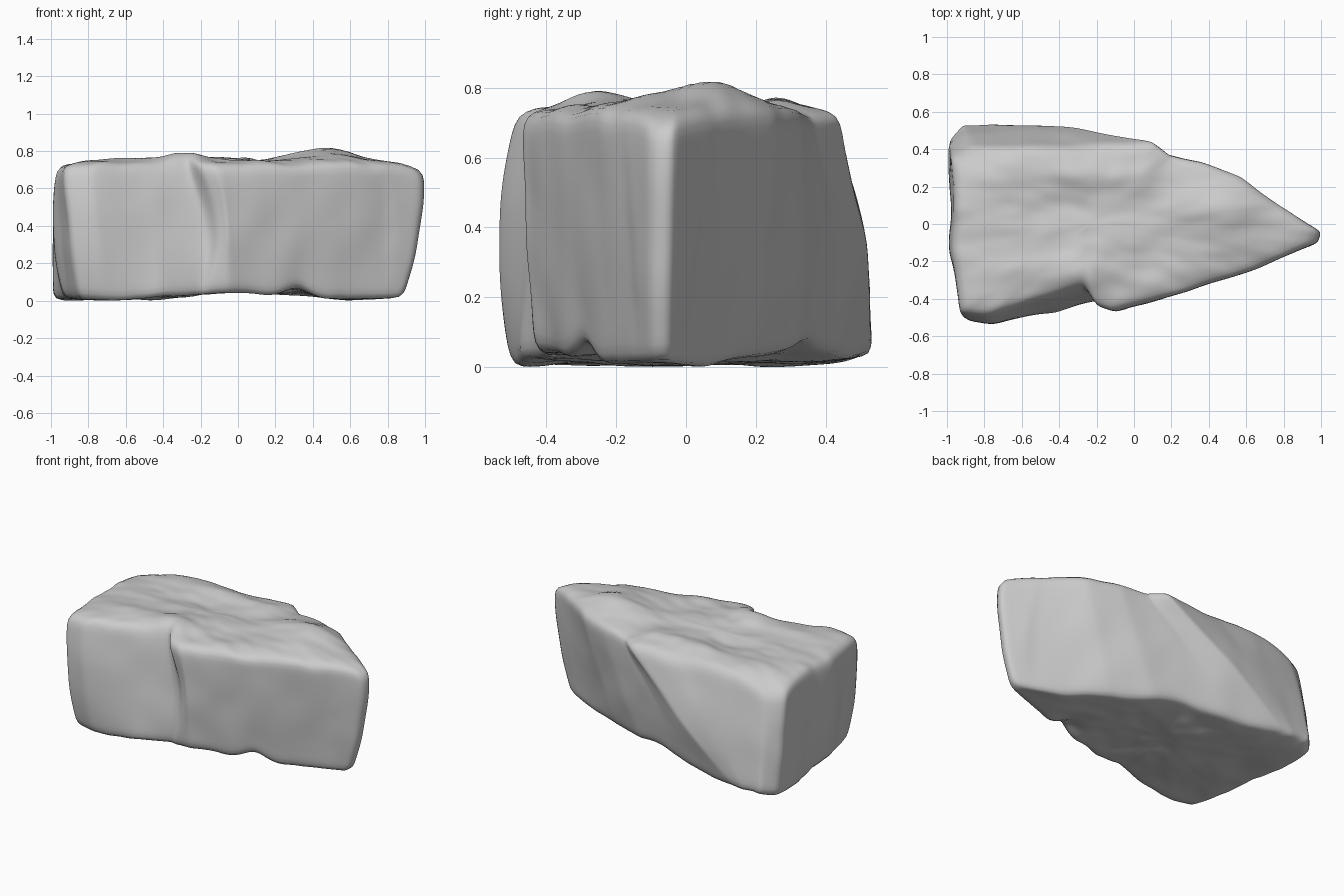
import bpy, bmesh, math
from mathutils import Vector, noise

cube = bpy.data.objects.get("Cube")
if cube:
    bpy.data.objects.remove(cube, do_unlink=True)

# Matching corners of the slab: bottom x, y and top x, y, counter-clockwise from the tip
OUTLINE = [
    (.89, -.05, 1, -.04), (.6, .08, .79, .1), (.35, .21, .58, .255),
    (.1, .32, .38, .33), (-.4, .455, .22, .365), (-.72, .525, .12, .44),
    (-.8, .535, -.3, .415), (-.92, .535, -.87, .41), (-.99, .45, -.97, .35),
    (-.98, .2, -.965, .15), (-.94, 0, -.96, 0), (-.93, -.18, -.97, -.15),
    (-.85, -.48, -.93, -.47), (-.72, -.5, -.78, -.49), (-.42, -.475, -.42, -.38),
    (-.21, -.41, -.27, -.33), (-.17, -.42, -.21, -.44), (-.05, -.43, -.12, -.47),
    (.3, -.31, .3, -.36), (.6, -.2, .65, -.245), (.88, -.1, .98, -.1),
]
# Broad bumps: x, y, width in x, width in y, height
TOP_BUMPS = [(.47, .04, .2, .2, .066), (-.28, -.27, .14, .14, .037),
             (-.35, .28, .35, .06, .015), (-.45, .08, .18, .08, -.02),
             (.4, .02, .05, .05, -.015), (1, -.05, .12, .2, -.02),
             (-.98, .42, .2, .15, -.08)]
BOTTOM_BUMPS = [(.02, 0, .3, 2, .042), (.32, -.3, .08, .15, .045),
                (-.8, .55, .4, .12, .03), (-.1, .38, .4, .15, .02)]
CENTRE = Vector((-.25, 0))
WALL_STEPS, CAP_STEPS = 26, 22
EDGE_DROP = .03


def bumps(x, y, table):
    return sum(h * math.exp(-((x - cx) / wx) ** 2 - ((y - cy) / wy) ** 2)
               for cx, cy, wx, wy, h in table)


def top_height(x, y):
    rough = noise.noise((x * 4, y * 6, 2)) * .02 + noise.noise((x * 9, y * 14, 5)) * .009
    return .75 + bumps(x, y, TOP_BUMPS) + rough


def bottom_height(x, y):
    rough = noise.noise((x * 4, y * 4, 9)) * .013 + noise.noise((x * 10, y * 10, 4)) * .008
    return max(0, .008 + bumps(x, y, BOTTOM_BUMPS) + rough)


def resample(rows, spacing=.03):
    """Even steps along the closed outline, keeping every corner."""
    result = []
    for a, b in zip(rows, rows[1:] + rows[:1]):
        a, b = Vector(a), Vector(b)
        steps = max(2, round((b - a).length / spacing))
        result += [a.lerp(b, i / steps) for i in range(steps)]
    return result


def bell(value, centre, width):
    return math.exp(-((value - centre) / width) ** 2)


def wall_point(row, t):
    """Point on the side, with swelling at mid height and a curved step in front."""
    p = Vector(row[:2]).lerp(Vector(row[2:]), t)
    swell = math.sin(math.pi * t)
    out = (p - CENTRE).normalized()
    p += out * swell * (.03 if p.x > .8 else .012)
    if p.y < -.3:
        p.x += .08 * swell * bell(p.x, -.19, .1)
        p.y -= .038 * swell * bell(p.x, -.8, .25)
    if p.y > .3:
        p.y += .02 * swell * bell(p.x, -.45, .4)
    if p.x < -.9:
        p.x -= .028 * swell * bell(p.y, -.1, .15)
    p += out * noise.noise((p.x * 5, p.y * 5, t * 3)) * .01
    edge = max(0, abs(t - .5) - .44) / .06
    return p - out * .012 * edge ** 2


columns = resample(OUTLINE)
bm = bmesh.new()
rings = []


def add_ring(points):
    rings.append([bm.verts.new(p) for p in points])


def add_cap(t, height, drop, scales):
    for s in scales:
        flat = [CENTRE.lerp(wall_point(c, t), s) for c in columns]
        add_ring([(p.x, p.y, height(p.x, p.y) - drop * s ** 8) for p in flat])


# Underside, sides and top, as one run of rings
shrink = [i / CAP_STEPS for i in range(1, CAP_STEPS)]
add_cap(0, bottom_height, 0, shrink)
for j in range(WALL_STEPS + 1):
    t = j / WALL_STEPS
    ring = []
    for c in columns:
        p = wall_point(c, t)
        low, high = bottom_height(p.x, p.y), top_height(p.x, p.y) - EDGE_DROP
        ring.append((p.x, p.y, low + (high - low) * t))
    add_ring(ring)
add_cap(1, top_height, EDGE_DROP, reversed(shrink))

count = len(columns)
for lower, upper in zip(rings, rings[1:]):
    for i in range(count):
        k = (i + 1) % count
        bm.faces.new((lower[i], lower[k], upper[k], upper[i]))
for ring, height in ((rings[0], bottom_height), (rings[-1], top_height)):
    hub = bm.verts.new((*CENTRE, height(*CENTRE)))
    for i in range(count):
        bm.faces.new((ring[i], ring[(i + 1) % count], hub))

# Wear the edges round
for _ in range(3):
    bmesh.ops.smooth_vert(bm, verts=bm.verts, factor=.5,
                          use_axis_x=True, use_axis_y=True, use_axis_z=True)
bmesh.ops.recalc_face_normals(bm, faces=bm.faces)

mesh = bpy.data.meshes.new("rock_slab")
bm.to_mesh(mesh)
bm.free()
rock = bpy.data.objects.new("rock_slab", mesh)
bpy.context.collection.objects.link(rock)

# Plain grey stone
stone = bpy.data.materials.new("grey_stone")
stone.use_nodes = True
colour = (.6, .6, .6, 1)
stone.diffuse_color = colour
stone.node_tree.nodes["Principled BSDF"].inputs["Base Color"].default_value = colour
mesh.materials.append(stone)

bpy.ops.object.select_all(action="DESELECT")
rock.select_set(True)
bpy.context.view_layer.objects.active = rock
bpy.ops.object.shade_smooth_by_angle(angle=math.radians(60))
